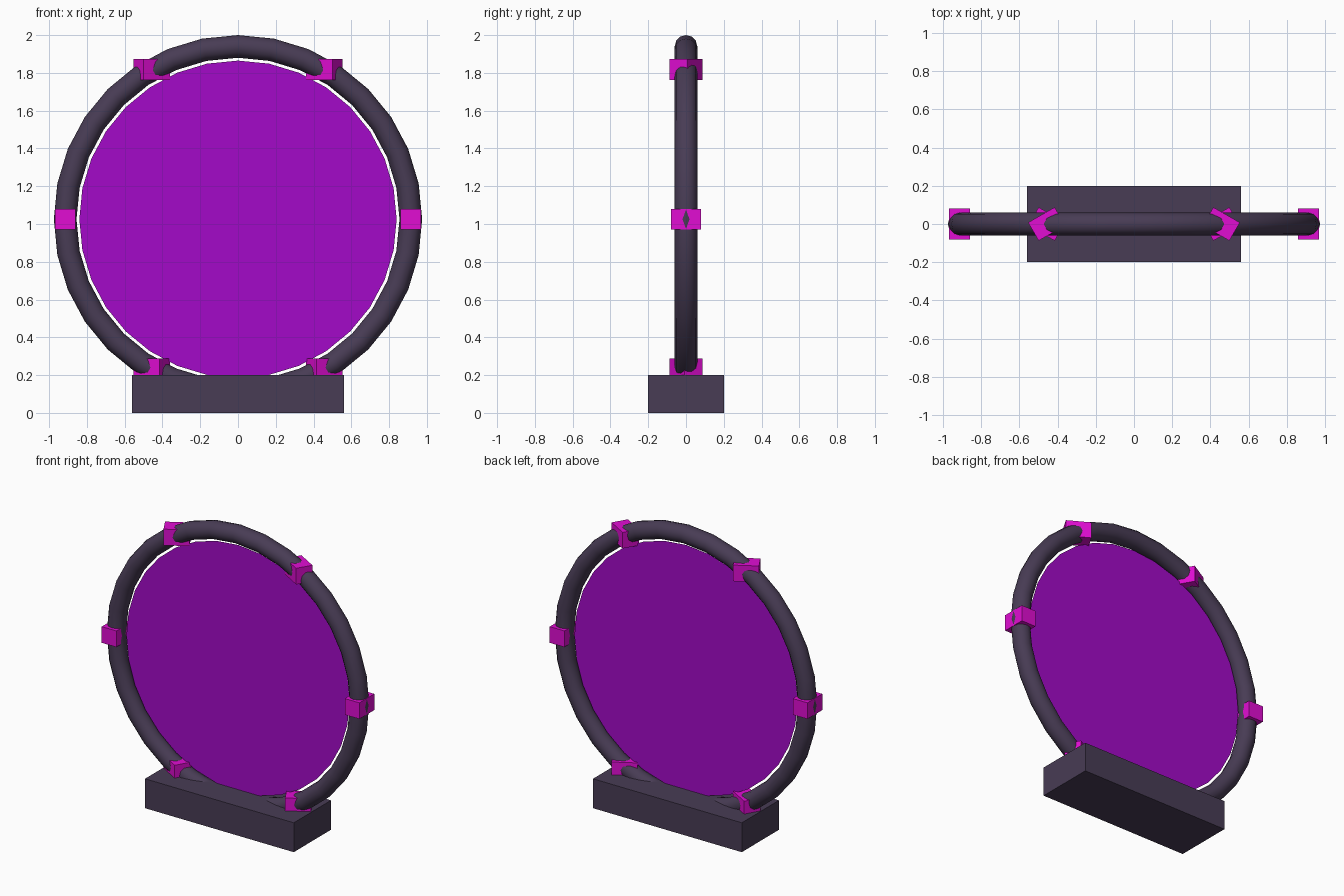
import bpy
from math import pi, cos, sin, radians

if "Cube" in bpy.data.objects:
    bpy.data.objects.remove(bpy.data.objects["Cube"])

CENTRE_Z = 1.025   # middle of the ring
RING_R = 0.915     # ring centreline radius
TUBE_R = 0.06


def material(name, rgba):
    m = bpy.data.materials.new(name)
    m.diffuse_color = rgba
    m.use_nodes = True
    m.node_tree.nodes["Principled BSDF"].inputs["Base Color"].default_value = m.diffuse_color
    return m


def finish(name, mat):
    ob = bpy.context.object
    ob.name = ob.data.name = name
    ob.data.materials.append(mat)
    return ob


def box(name, size, loc, mat, turn=0.0):
    bpy.ops.mesh.primitive_cube_add(size=1, location=loc, rotation=(0, 0, turn))
    ob = finish(name, mat)
    ob.scale = size
    return ob


stone = material("dark_stone", (0.065, 0.045, 0.09, 1))
glow = material("portal_purple", (0.37, 0.003, 0.58, 0.92))
gem = material("gem_magenta", (0.75, 0.004, 0.65, 1))

# Base block
box("base", (1.12, 0.40, 0.20), (0, 0, 0.10), stone)

# Upright ring
bpy.ops.mesh.primitive_torus_add(major_radius=RING_R, minor_radius=TUBE_R,
                                 major_segments=32, minor_segments=12,
                                 location=(0, 0, CENTRE_Z), rotation=(pi / 2, 0, 0))
finish("ring", stone)
bpy.ops.object.shade_smooth_by_angle(angle=radians(35))

# Flat portal disc
bpy.ops.mesh.primitive_circle_add(vertices=32, radius=0.84, fill_type='NGON',
                                  location=(0, 0, CENTRE_Z), rotation=(pi / 2, 0, 0))
finish("portal_disc", glow)

# Six blocks around the ring, each turned about the vertical by its ring angle
for i in range(6):
    a = i * pi / 3
    box(f"ring_block_{i + 1}", (0.11, 0.16, 0.11),
        (RING_R * cos(a), 0, CENTRE_Z + RING_R * sin(a)), gem, a)
